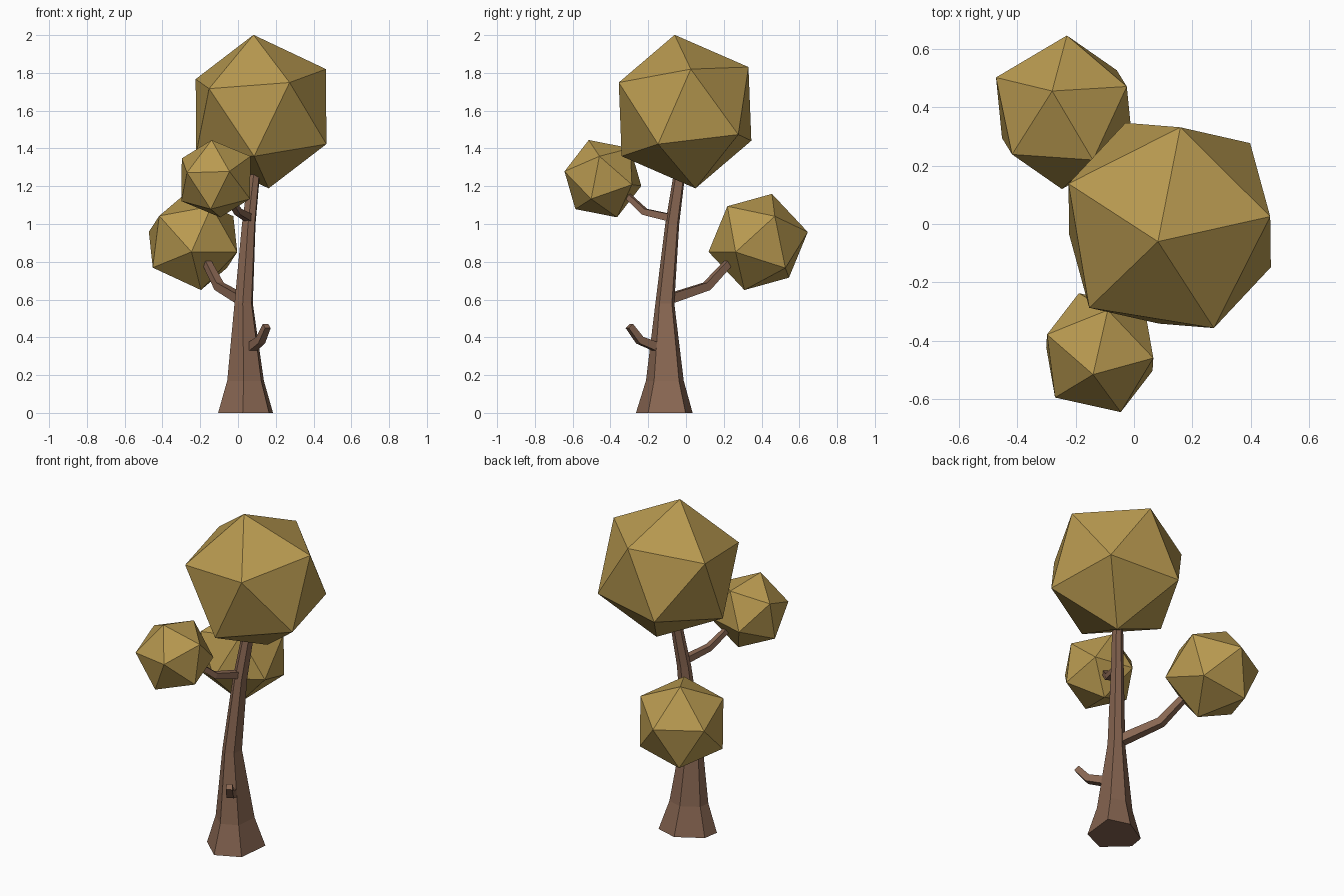
import bpy
import bmesh
from math import cos, sin, pi
from mathutils import Vector, Matrix

cube = bpy.data.objects.get("Cube")
if cube:
    bpy.data.objects.remove(cube, do_unlink=True)


def material(name, colour):
    mat = bpy.data.materials.new(name)
    mat.use_nodes = True
    mat.diffuse_color = (*colour, 1)
    mat.node_tree.nodes["Principled BSDF"].inputs["Base Color"].default_value = (*colour, 1)
    return mat


bark = material("brown bark", (0.25, 0.135, 0.085))
leaf = material("olive leaves", (0.48, 0.32, 0.08))


def finish(name, bm, mat):
    bmesh.ops.recalc_face_normals(bm, faces=bm.faces)
    mesh = bpy.data.meshes.new(name)
    bm.to_mesh(mesh)
    bm.free()
    mesh.materials.append(mat)
    obj = bpy.data.objects.new(name, mesh)
    bpy.context.collection.objects.link(obj)


def loft(name, rings, mat):
    """Skin a list of equal point rings and cap both ends."""
    bm = bmesh.new()
    loops = [[bm.verts.new(p) for p in ring] for ring in rings]
    n = len(loops[0])
    for low, high in zip(loops, loops[1:]):
        for i in range(n):
            j = (i + 1) % n
            bm.faces.new((low[i], low[j], high[j], high[i]))
    bm.faces.new(loops[0])
    bm.faces.new(loops[-1])
    finish(name, bm, mat)


def branch(name, path, radii, sides=4):
    """Square-section limb that bends along a path."""
    pts = [Vector(p) for p in path]
    rings = []
    for i, p in enumerate(pts):
        axis = (pts[min(i + 1, len(pts) - 1)] - pts[max(i - 1, 0)]).normalized()
        side = axis.cross(Vector((0, 0, 1))).normalized()
        up = side.cross(axis)
        angles = [2 * pi * (k + 0.5) / sides for k in range(sides)]
        rings.append([p + radii[i] * (side * cos(a) + up * sin(a)) for a in angles])
    loft(name, rings, bark)


def frame(a, b):
    """Orthonormal axes: first along a, second towards b."""
    a = Vector(a).normalized()
    c = a.cross(Vector(b)).normalized()
    return Matrix((a, c.cross(a), c)).transposed()


def crown(name, centre, radius, tip, neighbour):
    """Icosahedron turned so one corner points to tip and the next to neighbour."""
    bm = bmesh.new()
    bmesh.ops.create_icosphere(bm, subdivisions=1, radius=radius)
    top = max(bm.verts, key=lambda v: v.co.z)
    near = top.link_edges[0].other_vert(top)
    turn = frame(tip, neighbour) @ frame(top.co, near.co).transposed()
    bm.transform(Matrix.Translation(centre) @ turn.to_4x4())
    finish(name, bm, leaf)


# Trunk: uneven six-sided section, flared at the foot and leaning upwards
section = [(-0.1, -1), (0.83, -0.57), (0.97, 0.75), (0.1, 1), (-0.87, 0.43), (-0.97, -0.2)]
levels = [(0.04, -0.115, 0, 0.15), (0.04, -0.112, 0.17, 0.1), (0.03, -0.112, 0.58, 0.05),
          (0.057, -0.073, 1.0, 0.037), (0.09, -0.03, 1.3, 0.03)]
loft("trunk", [[(x + r * u, y + r * v, z) for u, v in section] for x, y, z, r in levels], bark)

# Limbs
branch("stub_branch", [(0.05, -0.11, 0.33), (0.12, -0.245, 0.385), (0.152, -0.3, 0.46)],
       (0.034, 0.029, 0.024))
branch("back_branch", [(0.02, -0.1, 0.6), (-0.1, 0.11, 0.67), (-0.17, 0.235, 0.805)],
       (0.036, 0.031, 0.026))
branch("front_branch", [(0.06, -0.07, 1.03), (0.0, -0.22, 1.065), (-0.06, -0.32, 1.16)],
       (0.028, 0.024, 0.02))

# Leaf crowns
crown("top_crown", (0.122, -0.005, 1.595), 0.412, (-0.04, -0.055, 0.405), (0.153, -0.355, 0.155))
crown("front_crown", (-0.117, -0.44, 1.24), 0.219, (-0.023, -0.075, 0.205), (0.072, -0.205, 0.04))
crown("back_crown", (-0.238, 0.382, 0.905), 0.268, (-0.042, 0.073, 0.255), (0.008, 0.263, 0.055))
